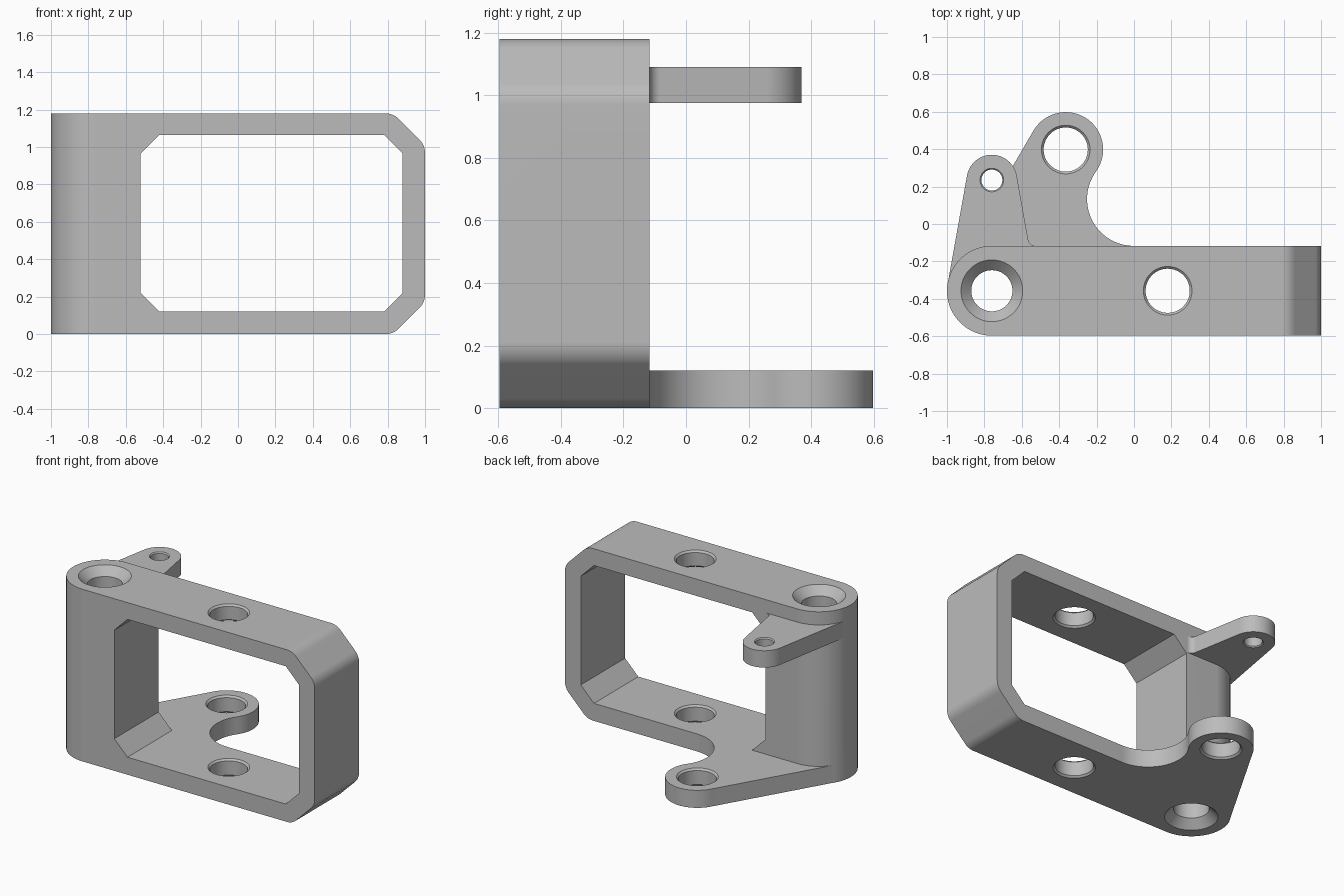
import bpy, bmesh
from math import pi, cos, sin, atan2, acos, hypot, radians, tan
from mathutils import Vector

if "Cube" in bpy.data.objects:
    bpy.data.objects.remove(bpy.data.objects["Cube"], do_unlink=True)

HEIGHT, WALL = 1.18, 0.12
FRONT, BACK = -0.597, -0.117
POST, POST_R = (-0.76, -0.357), 0.24
EYE, EYE_R = (-0.365, 0.398), 0.2
TIP, TIP_R = (-0.76, 0.235), 0.135


def arc(c, r, a0, a1, n=32):
    return [(c[0] + r * cos(a0 + (a1 - a0) * i / n),
             c[1] + r * sin(a0 + (a1 - a0) * i / n)) for i in range(n + 1)]


def fillet(prev, corner, nxt, r, n=8):
    """Points of a rounded corner between two straight edges."""
    p = Vector(corner)
    a, b = (Vector(prev) - p).normalized(), (Vector(nxt) - p).normalized()
    half = a.angle(b) / 2
    c = p + (a + b).normalized() * r / sin(half)
    s, e = p + a * r / tan(half) - c, p + b * r / tan(half) - c
    a0 = atan2(s.y, s.x)
    turn = (atan2(e.y, e.x) - a0 + pi) % (2 * pi) - pi
    return arc(c, r, a0, a0 + turn, n)


def tangent_angle(c0, r0, c1, r1, side):
    """Direction of the normal of the outer tangent line of two circles."""
    dx, dy = c1[0] - c0[0], c1[1] - c0[1]
    return atan2(dy, dx) + side * acos((r0 - r1) / hypot(dx, dy))


def on_circle(c, r, a):
    return (c[0] + r * cos(a), c[1] + r * sin(a))


def finish(bm, name):
    bmesh.ops.recalc_face_normals(bm, faces=bm.faces)
    me = bpy.data.meshes.new(name)
    bm.to_mesh(me)
    bm.free()
    ob = bpy.data.objects.new(name, me)
    bpy.context.collection.objects.link(ob)
    return ob


def prism(name, pts, lo, hi, along_y=False):
    bm = bmesh.new()
    place = (lambda p, h: (p[0], h, p[1])) if along_y else (lambda p, h: (p[0], p[1], h))
    face = bm.faces.new([bm.verts.new(place(p, lo)) for p in pts])
    new = bmesh.ops.extrude_face_region(bm, geom=[face])["geom"]
    shift = Vector(place((0, 0), hi - lo))
    bmesh.ops.translate(bm, vec=shift, verts=[v for v in new if isinstance(v, bmesh.types.BMVert)])
    return finish(bm, name)


def hole_cutter(name, c, r, chamfer, lo, hi, n=64):
    """Round drill with a countersink at both ends."""
    e = 0.02
    bm = bmesh.new()
    rings = []
    for rad, z in ((r + chamfer + e, lo - e), (r, lo + chamfer),
                   (r, hi - chamfer), (r + chamfer + e, hi + e)):
        rings.append([bm.verts.new((*p, z)) for p in arc(c, rad, 0, 2 * pi, n)[:-1]])
    for a, b in zip(rings, rings[1:]):
        for i in range(n):
            j = (i + 1) % n
            bm.faces.new((a[i], a[j], b[j], b[i]))
    bm.faces.new(rings[0])
    bm.faces.new(rings[-1])
    return finish(bm, name)


def combine(target, tool, operation):
    mod = target.modifiers.new("combine", 'BOOLEAN')
    mod.operation, mod.solver, mod.object = operation, 'EXACT', tool
    bpy.context.view_layer.objects.active = target
    bpy.ops.object.modifier_apply(modifier=mod.name)
    bpy.data.objects.remove(tool, do_unlink=True)


# Frame: plan with a round post end, trimmed by the chamfered front outline
plan = arc(POST, POST_R, pi / 2, 3 * pi / 2, 48) + [(1.0, FRONT), (1.0, BACK)]
bracket = prism("bracket", plan, -0.1, HEIGHT + 0.1)

corners = [(-1.2, 0), (0.83, 0), (1.0, 0.17), (1.0, HEIGHT - 0.17), (0.83, HEIGHT), (-1.2, HEIGHT)]
outline = [corners[0]]
for i in range(1, 5):
    outline += fillet(corners[i - 1], corners[i], corners[i + 1], 0.1)
outline.append(corners[-1])
combine(bracket, prism("outline", outline, -0.8, 0.1, True), 'INTERSECT')

# Window with cut corners
x0, x1, z0, z1, k = -0.52, 0.88, WALL, 1.065, 0.1
window = [(x0 + k, z0), (x1 - k, z0), (x1, z0 + k), (x1, z1 - k),
          (x1 - k, z1), (x0 + k, z1), (x0, z1 - k), (x0, z0 + k)]
combine(bracket, prism("window", window, -0.8, 0.1, True), 'DIFFERENCE')

# Upper lug: tapers from the post to a small round tip
inner_r = POST_R - 0.001
left = tangent_angle(POST, inner_r, TIP, TIP_R, 1)
right = tangent_angle(POST, inner_r, TIP, TIP_R, -1)
tip_end, foot = on_circle(TIP, TIP_R, right), on_circle(POST, inner_r, right)
t = (BACK - tip_end[1]) / (foot[1] - tip_end[1])
root = (tip_end[0] + t * (foot[0] - tip_end[0]), BACK)
upper = [POST, on_circle(POST, inner_r, left)] + arc(TIP, TIP_R, left, right)
upper += fillet(tip_end, root, (0, BACK), 0.04)
upper.append((upper[-1][0], BACK - 0.08))
combine(bracket, prism("upper_lug", upper, 0.975, 1.09), 'UNION')

# Lower lug: large eye blended into the frame by a wide concave curve
R = 0.25
hollow = (-0.001, BACK + R)
left = tangent_angle(POST, inner_r, EYE, EYE_R, 1)
meet = atan2(hollow[1] - EYE[1], hollow[0] - EYE[0])
lower = [POST, on_circle(POST, inner_r, left)] + arc(EYE, EYE_R, left, meet, 40)
lower += arc(hollow, R, meet + pi, 3 * pi / 2)[1:]
lower.append((hollow[0], BACK - 0.08))
combine(bracket, prism("lower_lug", lower, 0, WALL), 'UNION')

# Countersunk holes
for c, r, chamfer, lo, hi in (
        (POST, 0.11, 0.055, 0, HEIGHT),
        ((0.18, -0.357), 0.118, 0.012, 0, WALL),
        ((0.18, -0.357), 0.118, 0.012, z1, HEIGHT),
        (EYE, 0.118, 0.012, 0, WALL),
        (TIP, 0.056, 0.007, 0.975, 1.09)):
    combine(bracket, hole_cutter("hole", c, r, chamfer, lo, hi), 'DIFFERENCE')

# Material and shading
grey = bpy.data.materials.new("plain_grey")
grey.use_nodes = True
colour = (0.5, 0.5, 0.5, 1)
grey.diffuse_color = colour
grey.node_tree.nodes["Principled BSDF"].inputs["Base Color"].default_value = colour
bracket.data.materials.clear()
bracket.data.materials.append(grey)
for p in bracket.data.polygons:
    p.material_index = 0

bpy.ops.object.select_all(action='DESELECT')
bracket.select_set(True)
bpy.context.view_layer.objects.active = bracket
bpy.ops.object.shade_smooth_by_angle(angle=radians(30))
weighted = bracket.modifiers.new("weighted_normals", 'WEIGHTED_NORMAL')
weighted.keep_sharp = True
